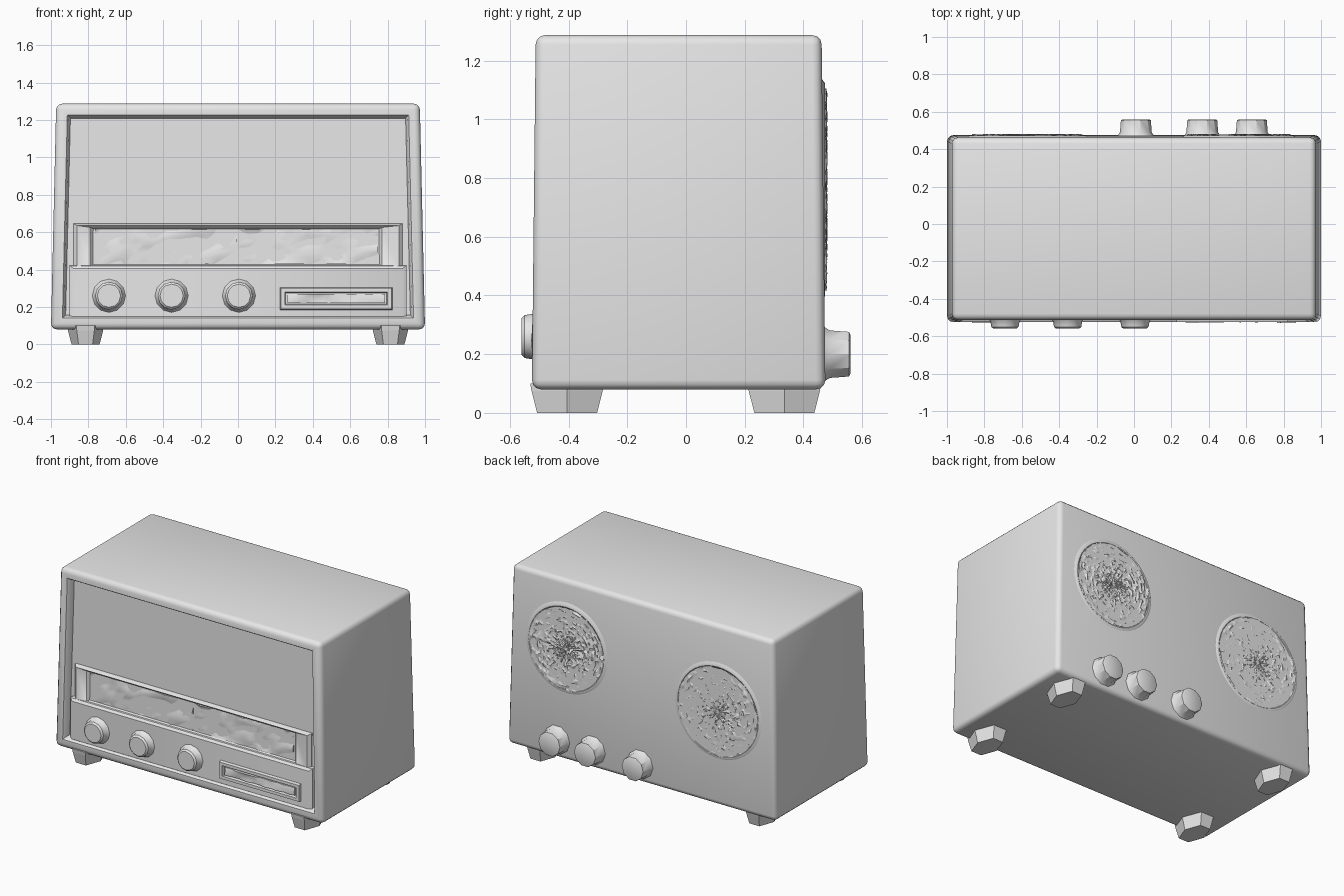
import bpy, bmesh, math, random

if "Cube" in bpy.data.objects:
    bpy.data.objects.remove(bpy.data.objects["Cube"])

random.seed(4)
grey = bpy.data.materials.new("plain grey")
grey.diffuse_color = (0.8, 0.8, 0.8, 1)
grey.use_nodes = True
grey.node_tree.nodes["Principled BSDF"].inputs["Base Color"].default_value = grey.diffuse_color


def finish(name, bm, smooth=True, angle=35):
    bmesh.ops.recalc_face_normals(bm, faces=bm.faces)
    me = bpy.data.meshes.new(name)
    bm.to_mesh(me)
    bm.free()
    me.materials.append(grey)
    ob = bpy.data.objects.new(name, me)
    bpy.context.collection.objects.link(ob)
    if smooth:
        bpy.ops.object.select_all(action='DESELECT')
        bpy.context.view_layer.objects.active = ob
        ob.select_set(True)
        bpy.ops.object.shade_smooth_by_angle(angle=math.radians(angle))
    return ob


def loft(name, rings, smooth=True):
    """Closed solid skinned through rings of equal point count."""
    bm = bmesh.new()
    vs = [[bm.verts.new(p) for p in r] for r in rings]
    n = len(vs[0])
    for a, b in zip(vs, vs[1:]):
        for i in range(n):
            j = (i + 1) % n
            bm.faces.new((a[i], a[j], b[j], b[i]))
    bm.faces.new(vs[0])
    bm.faces.new(vs[-1])
    return finish(name, bm, smooth)


def rect(x0, x1, z0, z1, y):
    return [(x0, y, z0), (x1, y, z0), (x1, y, z1), (x0, y, z1)]


def disc(cx, cz, r, y, n):
    return [(cx + r * math.cos(math.tau * i / n), y,
             cz + r * math.sin(math.tau * i / n)) for i in range(n)]


def bumpy(name, x0, x1, z0, z1, y, nx, nz, amount):
    """Uneven strip facing the front, closed by the part behind it."""
    bm = bmesh.new()
    g = [[bm.verts.new((x0 + (x1 - x0) * i / nx, y - random.uniform(0, amount),
                        z0 + (z1 - z0) * j / nz)) for j in range(nz + 1)]
         for i in range(nx + 1)]
    for i in range(nx):
        for j in range(nz):
            bm.faces.new((g[i][j], g[i + 1][j], g[i + 1][j + 1], g[i][j + 1]))
    # back sheet keeps the strip solid
    b = [bm.verts.new((x, y + 0.03, z)) for x, z in
         ((x0, z0), (x1, z0), (x1, z1), (x0, z1))]
    edges = [[r[0] for r in g], g[-1], [r[-1] for r in g][::-1], g[0][::-1]]
    for k, e in enumerate(edges):
        bm.faces.new([b[(k + 1) % 4], b[k]] + e)
    bm.faces.new(b)
    finish(name, bm, True, 50)


# Cabinet: tapered rounded box with the front sunk inside a frame
bm = bmesh.new()
bmesh.ops.create_cube(bm, size=2)
for v in bm.verts:
    top = v.co.z > 0
    v.co.x *= 0.972 if top else 1.0
    if v.co.y < 0:
        v.co.y = -0.512 if top else -0.525
    else:
        v.co.y = 0.462 if top else 0.475
    v.co.z = 1.287 if top else 0.08
bmesh.ops.bevel(bm, geom=bm.edges[:], offset=0.032, segments=3, profile=0.5,
                affect='EDGES')
bm.normal_update()
front = max((f for f in bm.faces if f.normal.y < -0.9),
            key=lambda f: f.calc_area())
bmesh.ops.inset_region(bm, faces=[front], thickness=0.04)
bmesh.ops.inset_region(bm, faces=[front], thickness=0.012, depth=-0.012)
bmesh.ops.inset_region(bm, faces=[front], thickness=0.012, depth=-0.04)
finish("cabinet", bm)

# Lower control board and the sunk dial surround above it
loft("control_board", [rect(-0.9, 0.9, 0.14, 0.425, -0.44),
                       rect(-0.9, 0.9, 0.14, 0.42, -0.495),
                       rect(-0.88, 0.88, 0.15, 0.405, -0.507)])
loft("dial_surround", [rect(-0.88, 0.88, 0.40, 0.65, -0.44),
                       rect(-0.88, 0.88, 0.40, 0.645, -0.475),
                       rect(-0.86, 0.86, 0.405, 0.635, -0.495),
                       rect(-0.79, 0.77, 0.42, 0.625, -0.485),
                       rect(-0.76, 0.74, 0.435, 0.61, -0.452)])
for name, x0, x1 in (("dial_left", -0.765, -0.005), ("dial_right", 0.005, 0.745)):
    bumpy(name, x0, x1, 0.43, 0.615, -0.454, 14, 6, 0.028)

# Push-button slot with an uneven key strip
loft("button_frame", [rect(0.22, 0.83, 0.18, 0.31, -0.49),
                      rect(0.23, 0.82, 0.19, 0.30, -0.525),
                      rect(0.25, 0.80, 0.21, 0.28, -0.525),
                      rect(0.255, 0.795, 0.215, 0.275, -0.508)])
bumpy("button_strip", 0.265, 0.785, 0.22, 0.27, -0.512, 12, 2, 0.016)

# Front knobs
for i, x in enumerate((-0.69, -0.355, 0.005)):
    loft(f"front_knob_{i}", [disc(x, 0.26, 0.095, -0.50, 12),
                             disc(x, 0.26, 0.078, -0.52, 12),
                             disc(x, 0.26, 0.073, -0.55, 12),
                             disc(x, 0.26, 0.062, -0.56, 12)])

# Rear knobs
for i, x in enumerate((0.01, 0.365, 0.63)):
    loft(f"rear_knob_{i}", [disc(x, 0.20, 0.105, 0.46, 10),
                            disc(x, 0.20, 0.085, 0.49, 10),
                            disc(x, 0.20, 0.08, 0.555, 10),
                            disc(x, 0.20, 0.07, 0.56, 10)])

# Rear speakers: low rim and rough, grainy grille
for side, x, z, r in (("right", 0.56, 0.83, 0.28), ("left", -0.57, 0.71, 0.30)):
    loft(f"speaker_rim_{side}", [disc(x, z, r + 0.04, 0.455, 40),
                                 disc(x, z, r + 0.012, 0.474, 40),
                                 disc(x, z, r, 0.474, 40),
                                 disc(x, z, r - 0.01, 0.466, 40)])
    rings = []
    for k in range(21):
        rr = (r - 0.004) * (1 - k / 21)
        rings.append([(px, y + random.uniform(-0.007, 0.007), pz)
                      for px, y, pz in disc(x, z, rr, 0.475, 64)])
    loft(f"speaker_grille_{side}", rings, smooth=False)

# Feet: tapered six-sided blocks
for side, sx in (("left", -1), ("right", 1)):
    for end, cy in (("front", -0.405), ("rear", 0.335)):
        def ring(hx, hy, z):
            return [(sx * 0.815 + hx * math.sin(math.tau * i / 6 + math.pi / 6)
                     , cy + hy * math.cos(math.tau * i / 6 + math.pi / 6), z)
                    for i in range(6)]
        loft(f"{end}_foot_{side}", [ring(0.098, 0.145, 0.1),
                                    ring(0.094, 0.14, 0.075),
                                    ring(0.075, 0.118, 0.0)], smooth=False)
